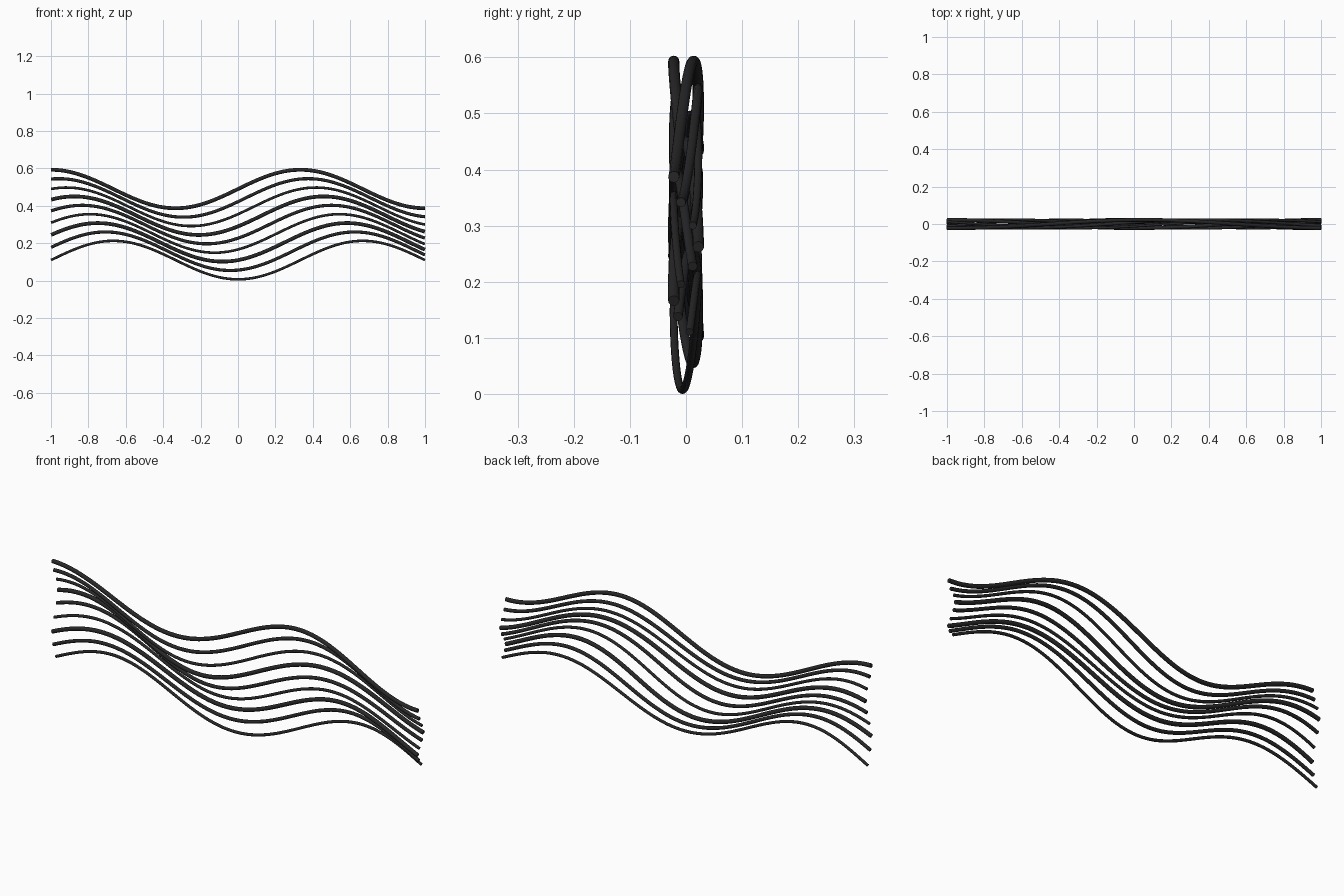
import bpy, math

if "Cube" in bpy.data.objects:
    bpy.data.objects.remove(bpy.data.objects["Cube"])

black = bpy.data.materials.new("charcoal black")
black.diffuse_color = (0.02, 0.02, 0.02, 1)
black.use_nodes = True
black.node_tree.nodes["Principled BSDF"].inputs["Base Color"].default_value = black.diffuse_color

STRANDS, SAMPLES = 9, 81


def strand_point(i, x):
    # each strand is a sine wave, shifted in phase and height, weaving slightly in depth
    z = 0.110 + 0.0475 * i + 0.103 * math.sin(1.5 * math.pi * x - math.pi / 2 + i * math.pi / 16)
    y = 0.022 * math.sin(math.pi * x + i - 0.29)
    return x, y, z


# wavy strands: round tubes in three repeating thicknesses
for i in range(STRANDS):
    curve = bpy.data.curves.new(f"wave_strand_{i + 1}", 'CURVE')
    curve.dimensions = '3D'
    curve.bevel_depth = 0.007 + 0.0015 * (i % 3)
    curve.bevel_resolution = 4
    curve.use_fill_caps = True
    spline = curve.splines.new('POLY')
    spline.points.add(SAMPLES - 1)
    for n, p in enumerate(spline.points):
        p.co = (*strand_point(i, -0.999 + 1.998 * n / (SAMPLES - 1)), 1)
    spline.use_smooth = True
    curve.materials.append(black)
    strand = bpy.data.objects.new(f"wave_strand_{i + 1}", curve)
    bpy.context.collection.objects.link(strand)

# turn the tubes into smooth meshes with sharp end caps
bpy.ops.object.select_all(action='SELECT')
bpy.context.view_layer.objects.active = bpy.context.selected_objects[0]
bpy.ops.object.convert(target='MESH')
bpy.ops.object.shade_smooth_by_angle(angle=math.radians(40))
